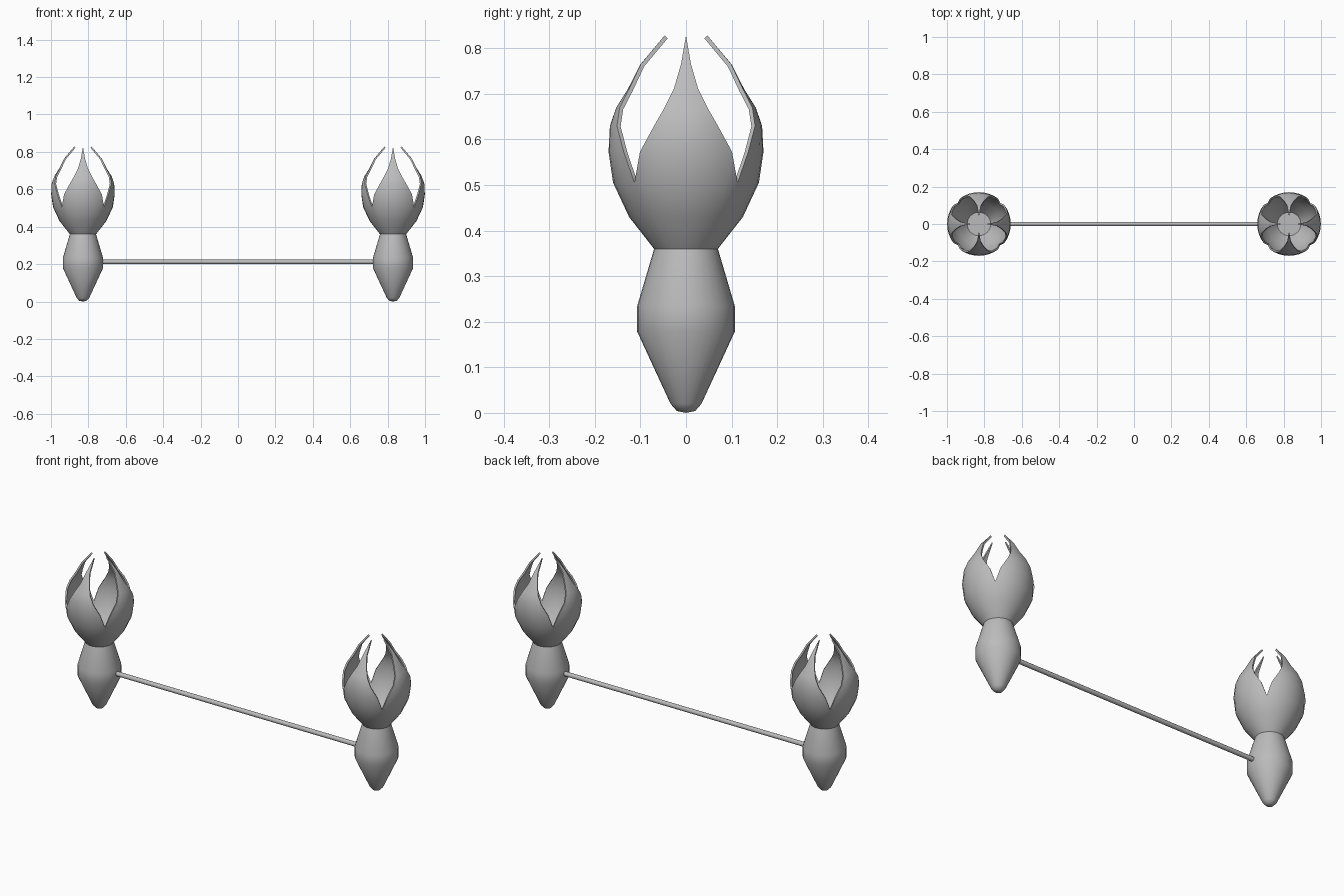
import bpy, bmesh, math

cube = bpy.data.objects.get("Cube")
if cube:
    bpy.data.objects.remove(cube, do_unlink=True)

grey = bpy.data.materials.new("plain grey")
grey.use_nodes = True
colour = (0.5, 0.5, 0.5, 1)
grey.diffuse_color = colour
grey.node_tree.nodes["Principled BSDF"].inputs["Base Color"].default_value = colour

CENTRE_X = 0.829

# (radius, height) of the bulb
BULB = [(0, 0), (0.02, 0.004), (0.034, 0.02), (0.107, 0.178), (0.107, 0.235), (0.07, 0.36), (0, 0.36)]

# (radius, height, half width) of a petal; None fills the full quarter
PETAL = [(0.07, 0.36, None), (0.125, 0.43, None), (0.16, 0.505, None),
         (0.17, 0.573, 0.101), (0.167, 0.63, 0.07), (0.153, 0.67, 0.047),
         (0.128, 0.71, 0.027), (0.1, 0.765, 0.011), (0.047, 0.828, 0)]


def finish(name, bm, x=0, z=0, thickness=0):
    bmesh.ops.remove_doubles(bm, verts=bm.verts, dist=1e-5)
    bmesh.ops.recalc_face_normals(bm, faces=bm.faces)
    mesh = bpy.data.meshes.new(name)
    bm.to_mesh(mesh)
    bm.free()
    mesh.materials.append(grey)
    ob = bpy.data.objects.new(name, mesh)
    ob.location = (x, 0, z)
    bpy.context.collection.objects.link(ob)
    bpy.ops.object.select_all(action='DESELECT')
    ob.select_set(True)
    bpy.context.view_layer.objects.active = ob
    if thickness:
        mod = ob.modifiers.new("thickness", 'SOLIDIFY')
        mod.thickness = thickness
        mod.offset = -1
        bpy.ops.object.modifier_apply(modifier=mod.name)
    bpy.ops.object.shade_smooth_by_angle(angle=math.radians(40))
    return ob


def make_bulb(name, x):
    bm = bmesh.new()
    verts = [bm.verts.new((r, 0, z)) for r, z in BULB]
    edges = [bm.edges.new(pair) for pair in zip(verts, verts[1:])]
    bmesh.ops.spin(bm, geom=verts + edges, cent=(0, 0, 0), axis=(0, 0, 1),
                   angle=math.tau, steps=32)
    finish(name, bm, x)


def make_cup(name, x, steps=8):
    # four petals joined into a cup below the notches
    bm = bmesh.new()
    for quarter in range(4):
        rows = []
        for r, z, width in PETAL:
            half = math.pi / 4 if width is None else math.asin(width / r)
            row = []
            for i in range(steps + 1):
                a = quarter * math.pi / 2 + half * (2 * i / steps - 1)
                row.append(bm.verts.new((r * math.cos(a), r * math.sin(a), z)))
            rows.append(row)
        for low, high in zip(rows, rows[1:]):
            for i in range(steps):
                bm.faces.new((low[i], low[i + 1], high[i + 1], high[i]))
    finish(name, bm, x, thickness=0.009)


for side, sign in (("left", 1), ("right", -1)):
    make_bulb(side + "_bulb", sign * CENTRE_X)
    make_cup(side + "_petal_cup", sign * CENTRE_X)

# connecting rod
bm = bmesh.new()
bmesh.ops.create_cone(bm, cap_ends=True, segments=12, radius1=0.012, radius2=0.012, depth=1.46)
rod = finish("connecting_rod", bm, z=0.212)
rod.rotation_euler = (0, math.pi / 2, 0)
